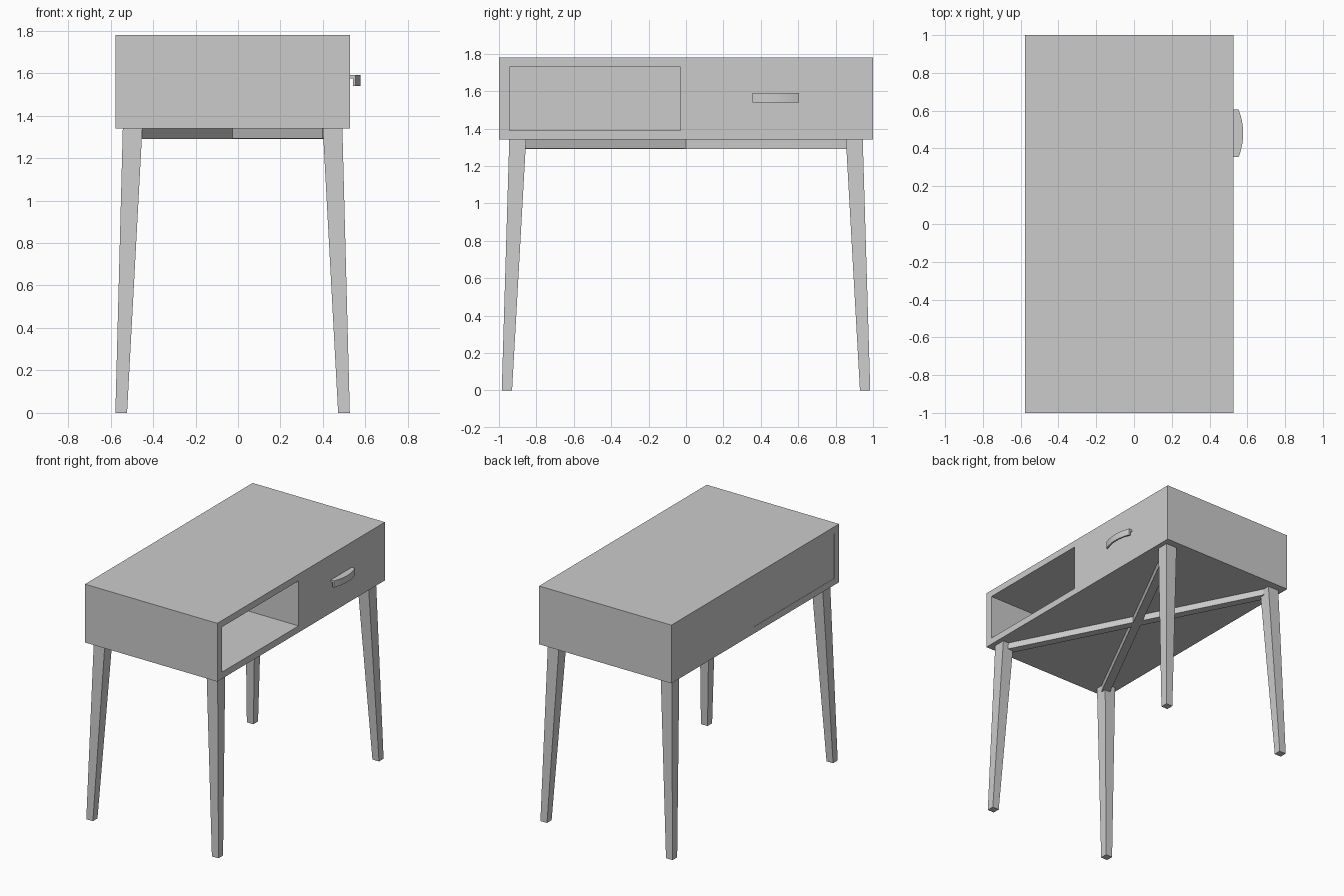
import bpy, bmesh, math
from mathutils import Vector

if "Cube" in bpy.data.objects:
    bpy.data.objects.remove(bpy.data.objects["Cube"])

X0, X1 = -0.578, 0.527        # back and drawer faces of the case
CX = (X0 + X1) / 2
Z0, Z1, T = 1.34, 1.78, 0.05  # case bottom, top, board thickness


def mesh_object(name, verts, faces):
    me = bpy.data.meshes.new(name)
    bm = bmesh.new()
    vs = [bm.verts.new(v) for v in verts]
    for f in faces:
        bm.faces.new([vs[i] for i in f])
    bmesh.ops.recalc_face_normals(bm, faces=bm.faces)
    bm.to_mesh(me)
    bm.free()
    ob = bpy.data.objects.new(name, me)
    bpy.context.collection.objects.link(ob)
    return ob


def loft(name, low, high):
    """Closed solid between two matching outlines."""
    n = len(low)
    faces = [tuple(range(n)), tuple(range(n, 2 * n))]
    faces += [(i, (i + 1) % n, n + (i + 1) % n, n + i) for i in range(n)]
    return mesh_object(name, list(low) + list(high), faces)


def rect(x0, x1, y0, y1, z):
    return [(x0, y0, z), (x1, y0, z), (x1, y1, z), (x0, y1, z)]


def box(name, x, y, z):
    return loft(name, rect(*x, *y, z[0]), rect(*x, *y, z[1]))


# Case: boards and divider
box("top_board", (X0, X1), (-1, 1), (Z1 - T, Z1))
box("bottom_board", (X0, X1), (-1, 1), (Z0, Z0 + T))
inner_z = (Z0 + T, Z1 - T)
box("left_end_board", (X0, X1), (-1, -0.945), inner_z)
box("right_end_board", (X0, X1), (0.945, 1), inner_z)
box("divider", (X0 + 0.03, X1 - 0.03), (-0.03, 0.02), inner_z)

# Back panels and flush drawer front
box("shelf_back_panel", (X0 + 0.002, X0 + 0.03), (-0.945, 0.02), inner_z)
box("drawer_back_panel", (X0, X0 + 0.03), (0.02, 0.945), inner_z)
box("drawer_front", (X1 - 0.03, X1), (-0.03, 0.945), inner_z)

# Splayed, tapered legs
for sx, xn in ((-1, "back"), (1, "front")):
    for sy, yn in ((-1, "left"), (1, "right")):
        low = rect(CX + sx * 0.497, CX + sx * 0.552, sy * 0.93, sy * 0.985, 0)
        high = rect(CX + sx * 0.425, CX + sx * 0.517, sy * 0.855, sy * 0.945, Z0)
        loft(f"{xn}_{yn}_leg", low, high)

# Crossed braces under the case
for s, name in ((1, "brace_a"), (-1, "brace_b")):
    a, b = Vector((CX - s * 0.45, -0.88, 0)), Vector((CX + s * 0.45, 0.88, 0))
    d = (b - a).normalized()
    side = Vector((-d.y, d.x, 0)) * 0.03
    outline = [a - side, b - side, b + side, a + side]
    zb = 1.29 if s > 0 else 1.292
    loft(name, [(p.x, p.y, zb) for p in outline], [(p.x, p.y, Z0) for p in outline])

# Drawer pull: flat top plate with a bowed lip hanging from it
N = 16
arc = []
for i in range(N + 1):
    t = -1 + 2 * i / N
    arc.append((0.554 + 0.024 * (1 - t * t), 0.48 + 0.125 * t))
plate = [(X1, 0.355)] + arc + [(X1, 0.605)]
loft("pull_plate", [(x, y, 1.574) for x, y in plate], [(x, y, 1.59) for x, y in plate])
lip = arc + [(x - 0.013, y) for x, y in reversed(arc)]
loft("pull_lip", [(x, y, 1.54) for x, y in lip], [(x, y, 1.574) for x, y in lip])
for n in ("pull_plate", "pull_lip"):
    ob = bpy.data.objects[n]
    bpy.ops.object.select_all(action='DESELECT')
    ob.select_set(True)
    bpy.context.view_layer.objects.active = ob
    bpy.ops.object.shade_smooth_by_angle(angle=math.radians(30))
